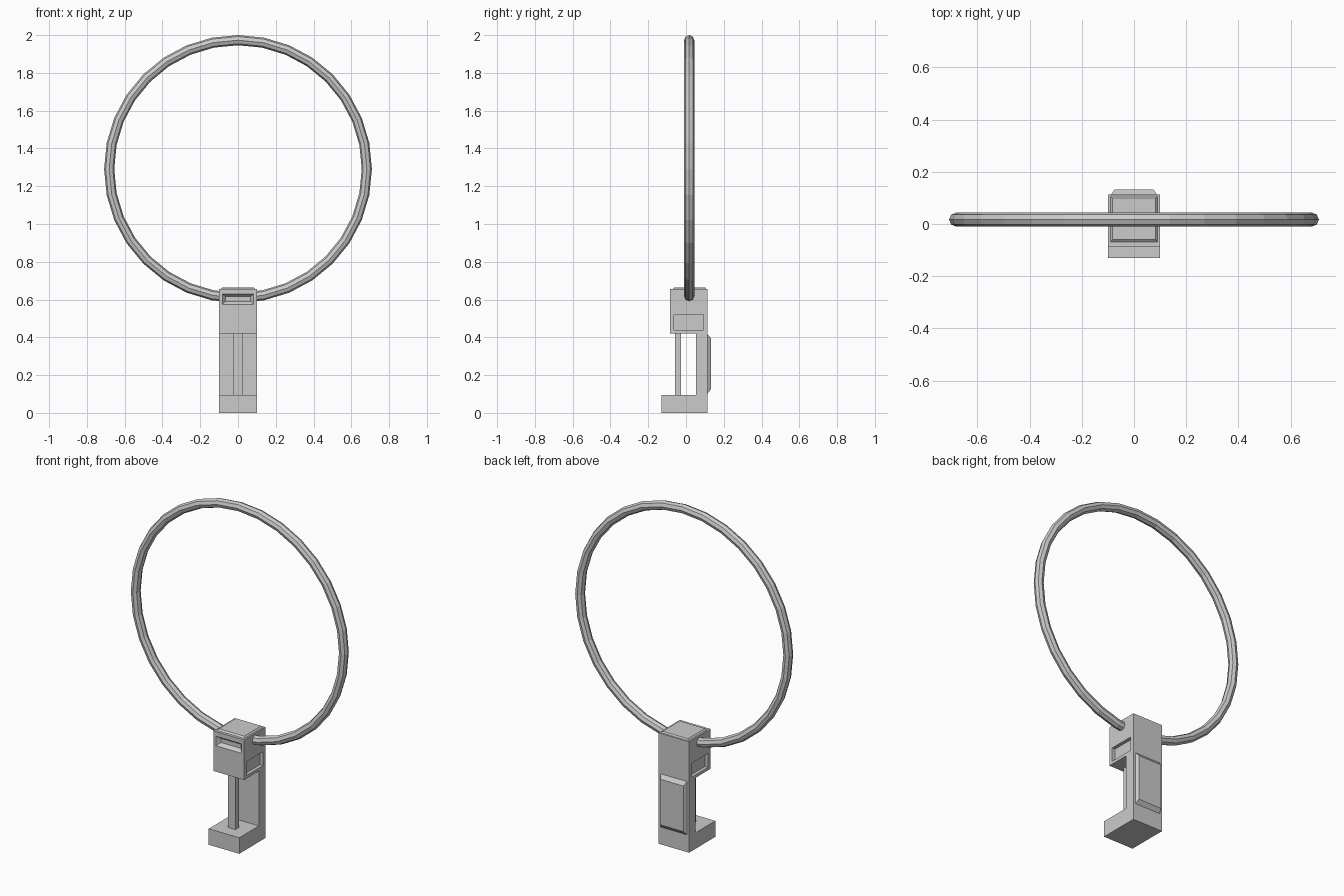
import bpy, bmesh
from math import pi
from mathutils import Vector

if "Cube" in bpy.data.objects:
    bpy.data.objects.remove(bpy.data.objects["Cube"])


def make_object(name, bm):
    bmesh.ops.recalc_face_normals(bm, faces=bm.faces)
    mesh = bpy.data.meshes.new(name)
    bm.to_mesh(mesh)
    bm.free()
    obj = bpy.data.objects.new(name, mesh)
    bpy.context.collection.objects.link(obj)
    return obj


def frustum(name, axis, p0, rect0, p1, rect1):
    """Block along an axis, with rect (a0, a1, b0, b1) at each end."""
    bm = bmesh.new()
    others = [i for i in range(3) if i != axis]
    rings = []
    for p, (a0, a1, b0, b1) in ((p0, rect0), (p1, rect1)):
        ring = []
        for a, b in ((a0, b0), (a1, b0), (a1, b1), (a0, b1)):
            v = Vector((0, 0, 0))
            v[axis], v[others[0]], v[others[1]] = p, a, b
            ring.append(bm.verts.new(v))
        rings.append(ring)
    lo, hi = rings
    bm.faces.new(lo)
    bm.faces.new(hi)
    for i in range(4):
        j = (i + 1) % 4
        bm.faces.new((lo[i], lo[j], hi[j], hi[i]))
    return make_object(name, bm)


# C-shaped clamp body, extruded along x
profile = [(-0.131, 0), (0.114, 0), (0.114, 0.657), (-0.086, 0.657),
           (-0.086, 0.42), (0.053, 0.42), (0.053, 0.095), (-0.131, 0.095)]
bm = bmesh.new()
face = bm.faces.new([bm.verts.new((-0.1, y, z)) for y, z in profile])
ext = bmesh.ops.extrude_face_region(bm, geom=[face])
bmesh.ops.translate(bm, vec=(0.2, 0, 0),
                    verts=[v for v in ext["geom"] if isinstance(v, bmesh.types.BMVert)])
body = make_object("clamp_body", bm)

# Recesses: both sides of the head, and the sloped front slot
side = (-0.063, 0.092, 0.438, 0.52)
cutters = [frustum("side_cutter", 0, s * 0.08, side, s * 0.13, side) for s in (-1, 1)]
cutters.append(frustum("slot_cutter", 1, -0.066, (-0.066, 0.066, 0.59, 0.615),
                       -0.088, (-0.085, 0.085, 0.572, 0.631)))
bpy.context.view_layer.objects.active = body
for c in cutters:
    c.hide_render = True
    mod = body.modifiers.new("recess", "BOOLEAN")
    mod.operation = "DIFFERENCE"
    mod.solver = "EXACT"
    mod.object = c
    bpy.ops.object.modifier_apply(modifier=mod.name)
for c in cutters:
    bpy.data.objects.remove(c)

# Raised panels on the top and the back
frustum("top_panel", 2, 0.655, (-0.092, 0.092, -0.072, 0.108),
        0.665, (-0.083, 0.083, -0.06, 0.1))
frustum("back_panel", 1, 0.112, (-0.088, 0.088, 0.1, 0.42),
        0.132, (-0.075, 0.075, 0.125, 0.395))

# Clamp post between head and foot
post = (-0.024, 0.024, -0.058, -0.027)
frustum("clamp_post", 2, 0.09, post, 0.425, post)

# Faceted hoop
bpy.ops.mesh.primitive_torus_add(major_segments=32, minor_segments=8,
                                 major_radius=0.682, minor_radius=0.0268,
                                 location=(0, 0.017, 1.2912), rotation=(pi / 2, 0, 0))
bpy.context.object.name = "hoop"
